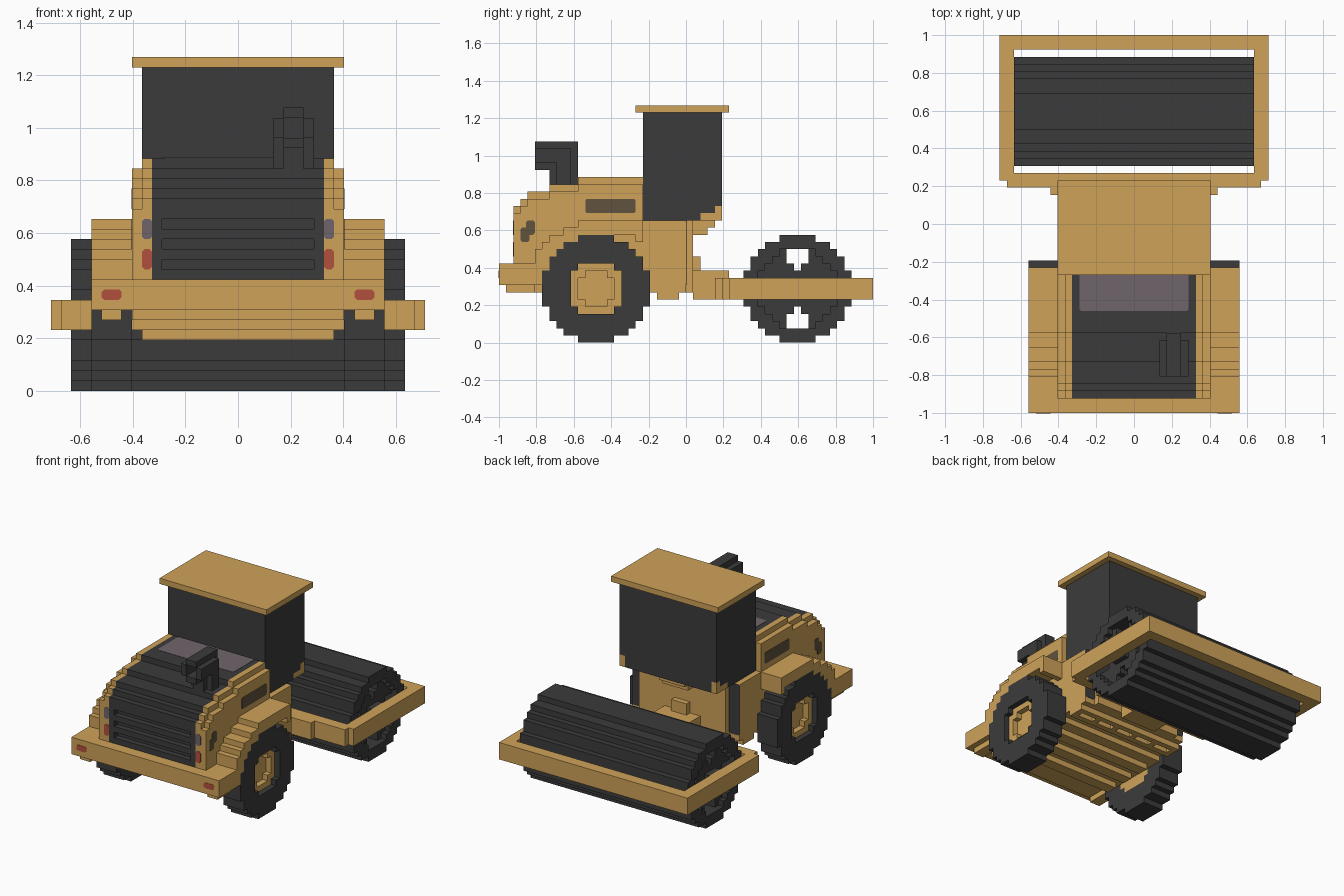
import bpy, bmesh

if "Cube" in bpy.data.objects:
    bpy.data.objects.remove(bpy.data.objects["Cube"], do_unlink=True)

U = 2 / 52  # size of one block


def material(name, r, g, b):
    m = bpy.data.materials.new(name)
    m.use_nodes = True
    m.diffuse_color = (r, g, b, 1)
    shader = m.node_tree.nodes["Principled BSDF"]
    shader.inputs["Base Color"].default_value = (r, g, b, 1)
    shader.inputs["Roughness"].default_value = 0.8
    return m


yellow = material("ochre_yellow", .62, .365, .10)
dark = material("charcoal", .044, .044, .044)
red = material("lamp_red", .45, .08, .045)
glass = material("grey_violet", .16, .13, .15)
brown = material("dark_brown", .12, .085, .05)


def rect(y0, y1, z0, z1):
    return {(y, z) for y in range(y0, y1) for z in range(z0, z1)}


def disc(cy, cz, limit):
    reach = range(-7, 8)
    return {(cy + a, cz + b) for a in reach for b in reach if a * a + b * b <= limit}


def slab(name, mat, cells, outer, inner=0, centre=0):
    """Extrude a blocky side profile across x; with an inner offset, on both sides."""
    bm = bmesh.new()
    spans = [(-outer, outer)]
    if inner:
        spans = [(inner, outer), (-outer, -inner)]
    for span in spans:
        x0, x1 = [centre + x for x in span]

        def quad(points):
            bm.faces.new([bm.verts.new((x * U, y * U, z * U)) for x, y, z in points])
        for y, z in cells:
            ring = [(y, z), (y + 1, z), (y + 1, z + 1), (y, z + 1)]
            quad([(x1, a, b) for a, b in ring])
            quad([(x0, a, b) for a, b in reversed(ring)])
            # walls only where the profile ends
            beside = [(y, z - 1), (y + 1, z), (y, z + 1), (y - 1, z)]
            for i, cell in enumerate(beside):
                if cell not in cells:
                    (a, b), (c, d) = ring[i], ring[(i + 1) % 4]
                    quad([(x0, a, b), (x0, c, d), (x1, c, d), (x1, a, b)])
    bmesh.ops.remove_doubles(bm, verts=bm.verts, dist=U / 100)
    bmesh.ops.recalc_face_normals(bm, faces=bm.faces)
    finish(name, mat, bm)


def finish(name, mat, bm):
    mesh = bpy.data.meshes.new(name)
    bm.to_mesh(mesh)
    bm.free()
    mesh.materials.append(mat)
    obj = bpy.data.objects.new(name, mesh)
    bpy.context.collection.objects.link(obj)


def plate(name, mat, low, high, sides=(1,)):
    """Thin painted panel with clipped corners between two points, given in blocks."""
    thin = min(range(3), key=lambda i: high[i] - low[i])
    a, b = [i for i in range(3) if i != thin]
    c = 0.25
    outline = [(low[a] + c, low[b]), (high[a] - c, low[b]), (high[a], low[b] + c),
               (high[a], high[b] - c), (high[a] - c, high[b]), (low[a] + c, high[b]),
               (low[a], high[b] - c), (low[a], low[b] + c)]
    bm = bmesh.new()
    for s in sides:
        rings = []
        for depth in (low[thin], high[thin]):
            ring = []
            for p, q in outline:
                v = bm.verts.new()
                v.co[a], v.co[b], v.co[thin] = p * U, q * U, depth * U
                v.co.x *= s
                ring.append(v)
            bm.faces.new(ring)
            rings.append(ring)
        back, front = rings
        for i in range(len(back)):
            bm.faces.new((back[i - 1], back[i], front[i], front[i - 1]))
    bmesh.ops.recalc_face_normals(bm, faces=bm.faces)
    finish(name, mat, bm)


def steps(stairs, end, bottom):
    """Stair profile from (start, top) pairs."""
    cells = set()
    ends = [s[0] for s in stairs[1:]] + [end]
    for (start, top), stop in zip(stairs, ends):
        cells |= rect(start, stop, bottom, top)
    return cells


BOTH = (1, -1)
T = 0.05  # panel thickness in blocks

# Front wheels
wheel = disc(-13, 7, 53)
hub = rect(-16, -9, 4, 11) - {(y, z) for y in (-16, -10) for z in (4, 10)}
slab("tyres", dark, wheel - hub, 14.5, 10.5)
slab("wheel_hubs", yellow, hub, 12.5, 10.5)
slab("hub_rims", yellow, hub - disc(-13, 7, 5), 13.5, 12.5)

# Rear drum: hollow shell with crossed spokes near each end
drum = disc(15, 7, 53)
bore = disc(15, 7, 29)
slab("drum_shell", dark, drum - bore, 16.5)
spokes = set()
for y, z in bore:
    near, far = sorted((abs(y - 15), abs(z - 7)))
    if not ((near <= 1 and far >= 4) or (near == 0 and far == 3)):
        spokes.add((y, z))
slab("drum_spokes", dark, spokes, 15.5, 13.5)
slab("drum_axle", dark, rect(14, 17, 6, 9), 16.5, 15.5)

# Drum frame and articulated neck
slab("frame_sides", yellow, rect(6, 26, 6, 9), 18.5, 16.5)
slab("frame_back", yellow, rect(24, 26, 6, 9), 16.5)
slab("frame_front", yellow, rect(6, 7, 6, 9), 16.5)
slab("frame_front_step", yellow, rect(5, 6, 6, 9), 17.5)
slab("frame_front_centre", yellow, rect(4, 5, 6, 9), 11.5)
slab("neck", yellow, rect(1, 6, 6, 10), 3.5)
slab("neck_top", yellow, rect(1, 2, 10, 12), 1.5)

# Chassis, narrower at the back, and underside beams
slab("chassis", yellow, rect(-24, 0, 7, 11) | rect(-6, 0, 11, 17), 10.5)
slab("chassis_back", yellow, rect(0, 1, 7, 17), 8.5)
slab("belly", yellow, rect(-19, -6, 6, 7), 10.5)
for y in (-18, -14, -10):
    slab("belly_beam", yellow, rect(y, y + 2, 5, 6), 9.5)
# Pocketed grid under the cab
for y in (-4, -2):
    slab("grid_bar", yellow, rect(y, y + 1, 6, 7), 10.5)
for x in (1.5, 5.5, 9.5):
    slab("grid_rib", yellow, rect(-3, -2, 6, 7), x + 1, x)
plate("rear_ladder_panel", dark, (8.5, 0, 8), (10.5, T, 17), BOTH)

# Hood: dark centre, yellow cheeks, outer layer one block lower
stairs = [(-24, 19), (-23, 20), (-22, 21), (-19, 22), (-15, 23)]
hood = steps(stairs, -6, 11)
slots = {(-24, z) for z in (12, 14, 16)}
slab("hood_centre", dark, hood - slots, 7.5)
slab("hood_centre_edges", dark, hood, 8.5, 7.5)
slab("hood_cheeks", yellow, hood, 9.5, 8.5)
outer_hood = steps([(y, top - 1) for y, top in stairs], -6, 11)
slab("hood_sides", yellow, outer_hood, 10.5, 9.5)
plate("hood_window", glass, (-7.5, -12, 23), (7.5, -6, 23 + T))
plate("side_vents", brown, (10.5, -14, 18), (10.5 + T, -7, 20), BOTH)
plate("side_marker_low", brown, (10.5, -23, 14), (10.5 + T, -21.75, 16), BOTH)
plate("side_marker_high", brown, (10.5, -22.25, 15), (10.5 + T, -21, 17), BOTH)
plate("headlights", glass, (8.5, -24 - T, 15), (9.5, -24, 17), BOTH)
plate("brake_lamps", red, (8.5, -24 - T, 12), (9.5, -24, 14), BOTH)

# Fenders follow the tyre from below, thin over the top
arch = steps([(-22, 11), (-21, 13), (-20, 14), (-19, 15), (-17, 16), (-15, 17)], -6, 8)
fender = {(-7, 14)}
for y, z in arch:
    tyre_top = max([c for a, c in wheel if a == y], default=0)
    if z > tyre_top and (y < -12 or z >= 15):
        fender.add((y, z))
slab("fenders", yellow, fender, 14.5, 10.5)

# Bumper
slab("bumper", yellow, rect(-26, -21, 8, 11), 14.5)
slab("bumper_hooks", yellow, rect(-25, -21, 7, 8), 13.5, 11.5)
plate("bumper_lamps", red, (11.5, -26 - T, 9), (13.5, -26, 10), BOTH)

# Exhaust with a hollow forward elbow
mouth = rect(-21, -17, 25, 27)
slab("exhaust_core", dark, (rect(-19, -15, 22, 28) | rect(-21, -19, 24, 28)) - mouth, 1, centre=5.5)
slab("exhaust_sides", dark, rect(-18, -16, 22, 27) | mouth, 2, 1, centre=5.5)

# Cab with yellow lower corners, bracket and roof
corner = rect(2, 5, 17, 18) | rect(4, 5, 18, 19)
cab = rect(-6, 5, 17, 32)
slab("cab", dark, cab, 8.5)
slab("cab_sides", dark, cab - corner, 9.5, 8.5)
slab("cab_corners", yellow, corner, 9.5, 8.5)
slab("cab_bracket", yellow, rect(1, 4, 16, 17) | rect(1, 3, 15, 16), 2.5)
slab("roof", yellow, rect(-7, 6, 32, 33), 10.5)
